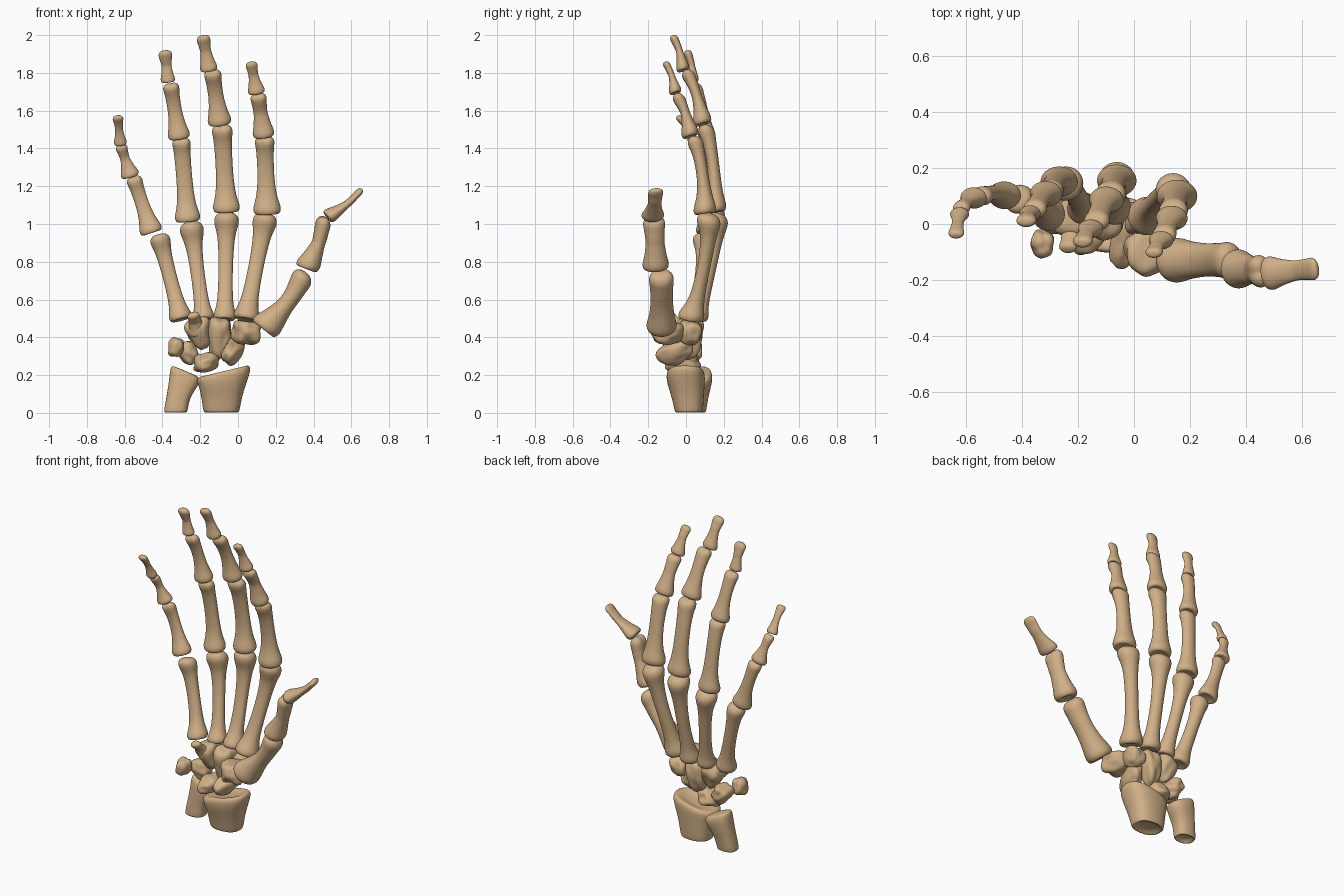
import bpy, bmesh, math
from mathutils import Vector, Euler, noise

if "Cube" in bpy.data.objects:
    bpy.data.objects.remove(bpy.data.objects["Cube"])

mat = bpy.data.materials.new("bone tan")
mat.diffuse_color = (0.64, 0.435, 0.245, 1)
mat.use_nodes = True
mat.node_tree.nodes["Principled BSDF"].inputs["Base Color"].default_value = mat.diffuse_color
SEG = 16


def finish(name, bm, levels):
    bmesh.ops.recalc_face_normals(bm, faces=bm.faces)
    me = bpy.data.meshes.new(name)
    bm.to_mesh(me)
    bm.free()
    for p in me.polygons:
        p.use_smooth = True
    me.materials.append(mat)
    ob = bpy.data.objects.new(name, me)
    bpy.context.collection.objects.link(ob)
    if levels:
        m = ob.modifiers.new("smooth", 'SUBSURF')
        m.levels = m.render_levels = levels
    return ob


def loft(name, rings):
    """Skin a list of point rings and close both ends."""
    bm = bmesh.new()
    vs = [[bm.verts.new(p) for p in r] for r in rings]
    for a, b in zip(vs, vs[1:]):
        for i in range(SEG):
            j = (i + 1) % SEG
            bm.faces.new((a[i], a[j], b[j], b[i]))
    bm.faces.new(vs[0])
    bm.faces.new(vs[-1])
    return finish(name, bm, 2)


def bone(name, a, b, base, shaft, head, depth=(.9, .8, .9), pal=(0, -1, 0), condyle=1.0):
    """Long bone from a (flared base) to b (rounded head); pal = palm direction."""
    a, b, pal = Vector(a), Vector(b), Vector(pal)
    L = (b - a).length
    ax = (b - a) / L
    v = (pal - ax * pal.dot(ax)).normalized()
    u = ax.cross(v)
    kb, kh = min(base, .24 * L), min(head, .22 * L)
    # (distance, radius, depth, headness, shaftness)
    prof = [(.14 * kb, base * .45, depth[0], 0, 0), (0, base * .78, depth[0], 0, 0),
            (.15 * kb, base * .97, depth[0], 0, 0), (.5 * kb, base * 1.02, depth[0], 0, 0),
            (1.05 * kb, base * .6 + shaft * .35, depth[0], 0, .3),
            (1.9 * kb, base * .15 + shaft * .85, depth[1], 0, .8),
            (.5 * (1.9 * kb + L - 1.9 * kh), shaft, depth[1], 0, 1),
            (L - 1.9 * kh, shaft * .75 + head * .25, depth[1], .1, .6),
            (L - 1.15 * kh, head * .93, depth[2], .7, .1), (L - .6 * kh, head * 1.04, depth[2], 1, 0),
            (L - .2 * kh, head * .84, depth[2], 1, 0), (L, head * .45, depth[2], .8, 0)]
    rings = []
    for s, r, d, hd, sh in prof:
        t = s / L
        c = a + ax * s - v * (L * .12 * t * (1 - t) - hd * head * .12)
        ring = []
        for i in range(SEG):
            th = 2 * math.pi * i / SEG
            co, si = math.cos(th), math.sin(th)
            k = 1 - .2 * sh * max(0, si)                       # flat palm side
            if si > 0:
                k -= .22 * hd * condyle * max(0, 1 - abs(co) / .5)   # groove
            push = ax * (condyle * hd * head * .22 * (abs(co) - .6))
            ring.append(c + push + u * (co * r) + v * (si * r * d * k))
        rings.append(ring)
    return loft(name, rings)


# four fingers: metacarpal, then three phalanges: start, end, base, shaft, head radii
fingers = {
    "little": [((-.30, .03, .49), (-.42, .095, .945), .062, .037, .055),
               ((-.455, .10, .95), (-.555, .10, 1.25), .062, .036, .043),
               ((-.568, .095, 1.25), (-.622, .055, 1.42), .05, .025, .032),
               ((-.622, .04, 1.42), (-.637, -.04, 1.575), .035, .021, .029)],
    "ring": [((-.18, .05, .49), (-.25, .155, 1.01), .058, .036, .065),
             ((-.265, .15, 1.01), (-.302, .115, 1.455), .069, .042, .05),
             ((-.31, .11, 1.45), (-.358, .05, 1.745), .06, .037, .044),
             ((-.37, .04, 1.75), (-.387, .01, 1.92), .039, .026, .037)],
    "middle": [((-.07, .05, .49), (-.06, .17, 1.06), .062, .037, .067),
               ((-.06, .155, 1.06), (-.085, .105, 1.525), .073, .045, .056),
               ((-.095, .09, 1.525), (-.137, .005, 1.815), .064, .04, .047),
               ((-.152, -.015, 1.81), (-.187, -.065, 2.0), .047, .029, .037)],
    "index": [((.04, .02, .49), (.15, .13, 1.055), .07, .039, .066),
              ((.155, .10, 1.05), (.14, .045, 1.465), .075, .044, .053),
              ((.138, .025, 1.46), (.105, -.045, 1.69), .059, .037, .044),
              ((.10, -.055, 1.69), (.068, -.105, 1.86), .046, .026, .032)],
}
kinds = ["metacarpal", "proximal_phalanx", "middle_phalanx", "distal_phalanx"]
depths = [(1.0, .95, 1.0), (.82, .78, .85), (.8, .75, .8), (.75, .7, .62)]
for f, parts in fingers.items():
    for i, (a, b, r0, r1, r2) in enumerate(parts):
        bone(f + "_" + kinds[i], a, b, r0, r1, r2, depths[i], condyle=[.15, 1, 1, 0][i])

# thumb, turned a quarter so its width runs along y
tp = (-.8, -.15, .5)
bone("thumb_metacarpal", (.13, -.13, .44), (.365, -.13, .74), .082, .06, .068, (1.0, .85, .9), tp, .3)
bone("thumb_proximal_phalanx", (.36, -.16, .76), (.465, -.17, 1.035), .072, .05, .06, (.9, .8, .75), tp)
bone("thumb_distal_phalanx", (.47, -.178, 1.035), (.66, -.158, 1.18), .062, .036, .042, (.65, .6, .45), tp, 0)


def carpal(name, loc, size, rot=(0, 0, 0), taper=0.0, power=2.8, seed=0):
    """Rounded, slightly lumpy wrist bone with an optional taper along its height."""
    bm = bmesh.new()
    bmesh.ops.create_icosphere(bm, subdivisions=4, radius=1)
    R = Euler([math.radians(d) for d in rot]).to_matrix()
    for v in bm.verts:
        p = v.co.normalized()
        n = sum(abs(c) ** power for c in p) ** (-1 / power)
        q = p * n * (1 + .22 * noise.noise(p * 1.3 + Vector((seed * 7.3, 1.7, 3.1))))
        k = 1 + taper * q.z
        v.co = R @ Vector((q.x * k * size[0], q.y * k * size[1], q.z * size[2])) + Vector(loc)
    return finish(name, bm, 0)


# wrist bones
carpal("trapezium", (.045, -.10, .425), (.072, .08, .06), (0, 8, 15), .1, 3.2, 1)
carpal("trapezoid", (.02, .02, .42), (.05, .06, .06), (0, 10, 0), .15, 3, 2)
carpal("scaphoid", (-.03, -.055, .32), (.048, .10, .06), (20, 20, -10), .15, 2.5, 3)
carpal("capitate", (-.10, .02, .395), (.056, .065, .105), (0, 8, 0), .22, 2.8, 4)
carpal("hamate", (-.205, .02, .42), (.062, .065, .085), (0, -18, 0), .3, 2.8, 5)
bone("hamate_hook", (-.21, -.01, .42), (-.24, -.09, .53), .05, .035, .034, (.7, .7, .7), condyle=0)
carpal("lunate", (-.17, -.015, .268), (.068, .085, .05), (0, -8, 0), -.1, 2.4, 6)
carpal("triquetrum", (-.265, .025, .32), (.05, .06, .062), (0, -35, 0), .1, 2.5, 7)
carpal("pisiform", (-.328, -.07, .348), (.04, .05, .054), (0, 10, 0), 0, 2.2, 8)


def stump(name, rows, tilt):
    """Forearm end: rows of z, centre x, centre y, half width, half depth."""
    rings = []
    top = max(r[0] for r in rows)
    for z, cx, cy, hx, hy in rows:
        ring = []
        for i in range(SEG):
            th = 2 * math.pi * i / SEG
            c, s = math.cos(th), math.sin(th)
            x = math.copysign(abs(c) ** .8, c) * hx
            y = math.copysign(abs(s) ** .8, s) * hy
            ring.append(Vector((cx + x, cy + y, z + tilt * x * (z / top) ** 2)))
        rings.append(ring)
    return loft(name, rings)


# cut forearm ends, with a shallow hollow underneath
stump("radius", [(.022, -.088, .015, .045, .035), (.012, -.088, .015, .07, .055), (0, -.088, .015, .09, .07),
                 (.008, -.088, .015, .098, .076), (.08, -.086, .01, .108, .086), (.15, -.08, 0, .128, .1),
                 (.195, -.076, -.002, .146, .105), (.222, -.074, -.002, .138, .097),
                 (.222, -.074, 0, .11, .075), (.205, -.074, 0, .06, .04)], .24)
stump("ulna", [(.022, -.33, .055, .025, .022), (.012, -.33, .055, .042, .036), (0, -.33, .055, .058, .048),
               (.008, -.33, .055, .064, .053), (.08, -.318, .062, .062, .056), (.14, -.295, .07, .074, .064),
               (.19, -.28, .075, .082, .068), (.222, -.282, .075, .074, .058),
               (.225, -.285, .075, .045, .035)], -.42)
